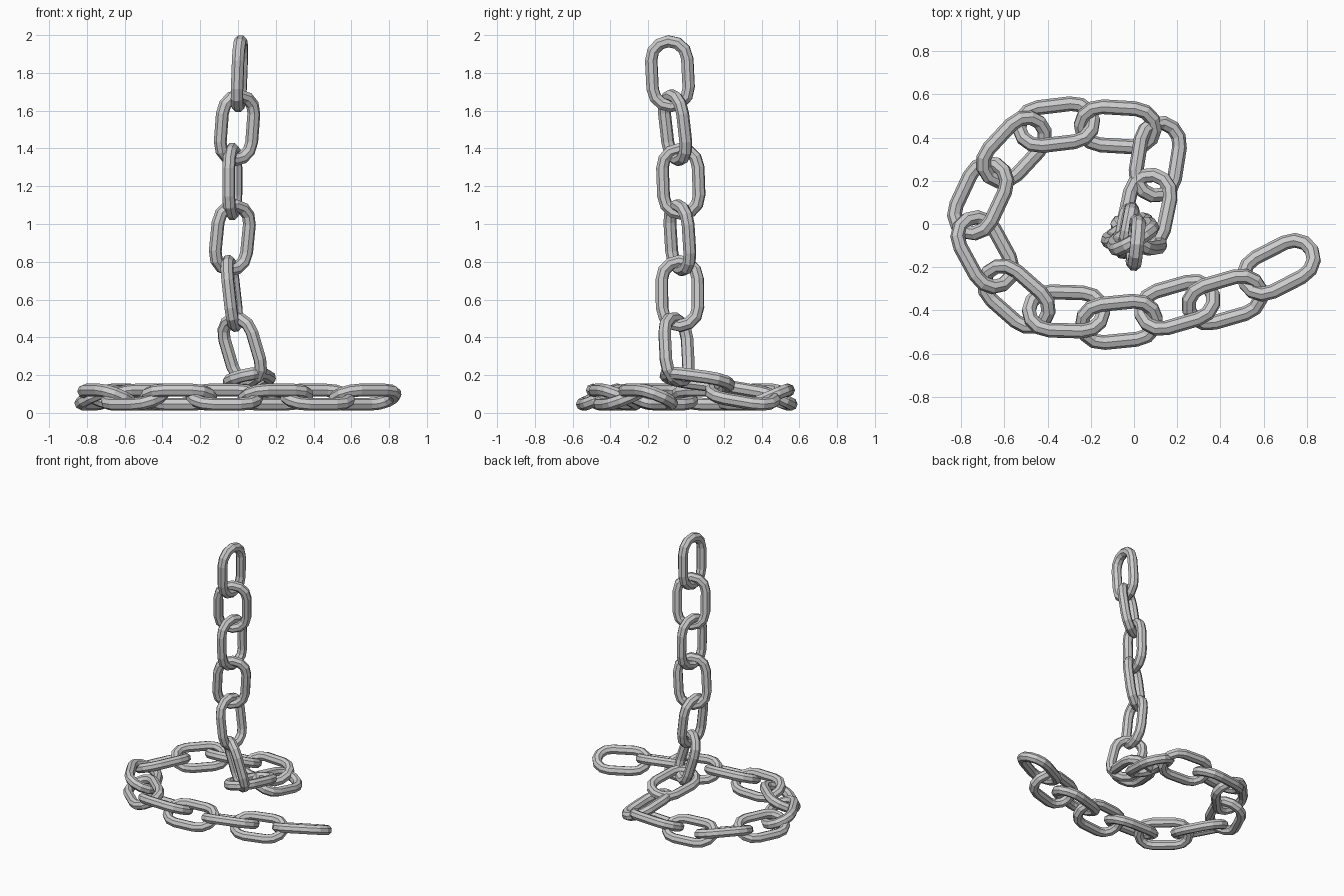
import bpy, math
from mathutils import Vector

if "Cube" in bpy.data.objects:
    bpy.data.objects.remove(bpy.data.objects["Cube"])

LENGTH, SPACING, TUBE = 0.41, 0.192, 0.033   # outer length, leg spacing, tube radius
ARC, SIDES = 6, 8


def link(name, start, end, width_dir):
    """One stadium-shaped ring of tube, its long axis from start to end."""
    start, end = Vector(start), Vector(end)
    mid = (start + end) / 2
    u = (end - start).normalized()
    v = Vector(width_dir)
    v = (v - u * v.dot(u)).normalized()
    n = u.cross(v)
    r = SPACING / 2
    half = LENGTH / 2 - TUBE - r
    verts, faces = [], []
    for sign in (1, -1):
        for i in range(ARC + 1):
            a = math.pi * (i / ARC - 0.5)
            out = sign * (u * math.cos(a) + v * math.sin(a))
            c = mid + u * (sign * half) + out * r
            for k in range(SIDES):
                t = 2 * math.pi * (k + 0.5) / SIDES
                verts.append(c + TUBE * 1.04 * (out * math.cos(t) + n * math.sin(t)))
    rings = 2 * (ARC + 1)
    for i in range(rings):
        j = (i + 1) % rings
        for k in range(SIDES):
            m = (k + 1) % SIDES
            faces.append((i * SIDES + k, j * SIDES + k, j * SIDES + m, i * SIDES + m))
    mesh = bpy.data.meshes.new(name)
    mesh.from_pydata(verts, [], faces)
    ob = bpy.data.objects.new(name, mesh)
    bpy.context.collection.objects.link(ob)


# Upright links: top end, bottom end, width direction
upright = [
    ((0.015, -0.095, 1.998), (0.0, -0.075, 1.593), (0.1, 1, 0)),
    ((0.01, -0.08, 1.71), (-0.02, -0.035, 1.31), (0.87, 0.5, 0)),
    ((-0.03, -0.035, 1.43), (-0.03, -0.02, 1.02), (0.2, 1, 0)),
    ((-0.01, -0.045, 1.13), (-0.05, -0.02, 0.725), (0.87, 0.5, 0)),
    ((-0.055, -0.035, 0.835), (-0.01, -0.03, 0.43), (0.15, 1, 0)),
    ((-0.035, -0.06, 0.53), (0.08, -0.04, 0.14), (0.8, -0.6, 0)),
    # transition links running down to the floor
    ((0.02, -0.13, 0.20), (0.10, 0.25, 0.15), (1, -0.2, 0.25)),
    ((0.08, 0.11, 0.125), (0.14, 0.49, 0.06), (1, -0.15, -0.35)),
]
for i, (a, b, w) in enumerate(upright):
    link(f"hanging_link_{i + 1}", a, b, w)

# Floor coil: centre x, y and heading; alternate links roll opposite ways
coil = [
    (-0.075, 0.45, -1, 0.06), (-0.36, 0.46, -1, -0.12), (-0.555, 0.345, -0.68, -0.73),
    (-0.71, 0.12, -0.42, -0.9), (-0.69, -0.13, 0.48, -0.88), (-0.545, -0.335, 0.75, -0.66),
    (-0.315, -0.405, 1, -0.03), (-0.07, -0.453, 1, 0.1), (0.20, -0.375, 1, 0.29),
    (0.42, -0.35, 1, 0.29), (0.67, -0.2, 0.88, 0.45),
]
for i, (x, y, dx, dy) in enumerate(coil):
    d = Vector((dx, dy, 0)).normalized() * (LENGTH / 2)
    c = Vector((x, y, 0.083))
    roll = 0.42 if i % 2 == 0 else -0.42
    side = Vector((dy, -dx, 0)).normalized() + Vector((0, 0, roll))
    link(f"floor_link_{i + 1}", c - d, c + d, side)
